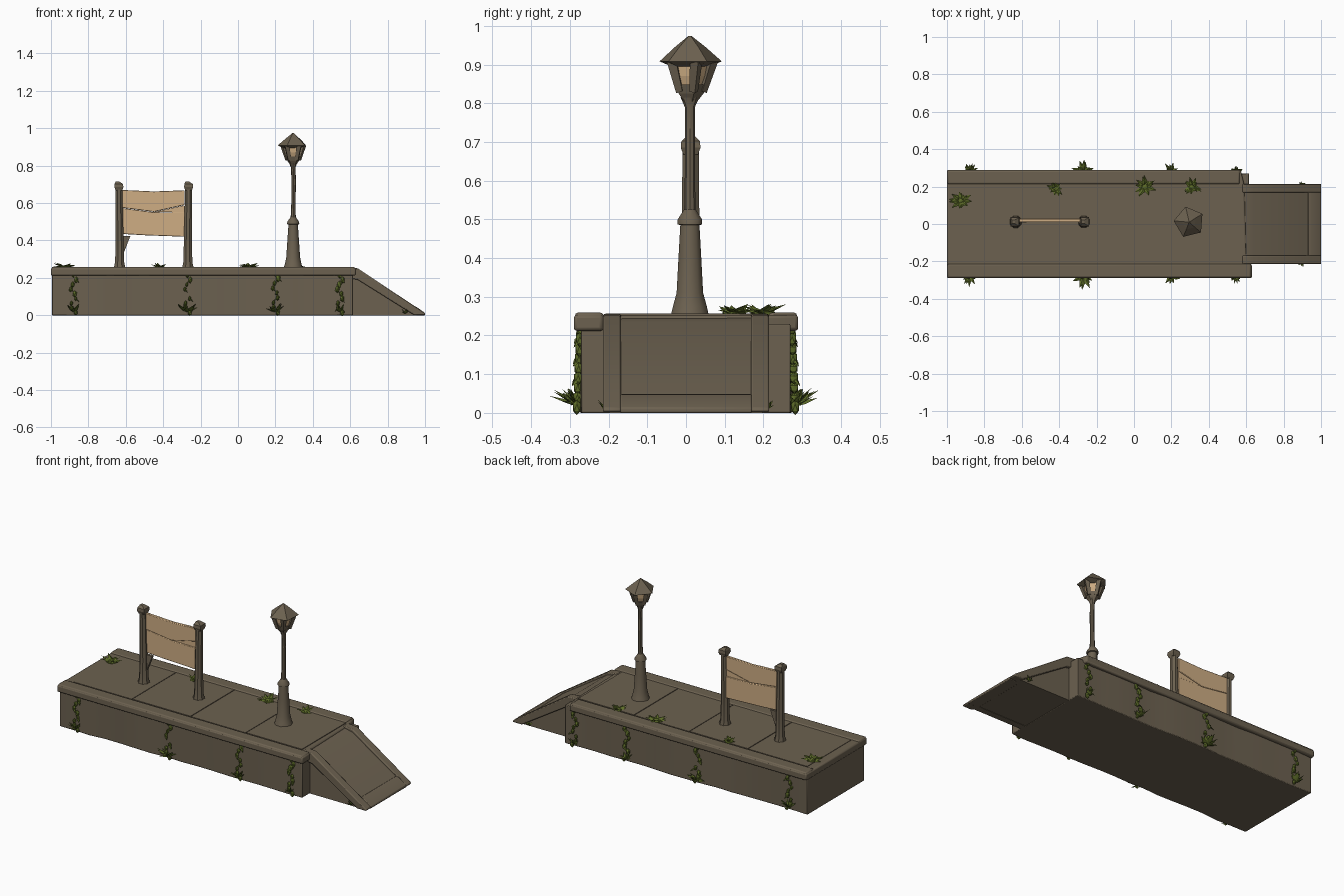
import bpy, bmesh, math, random
from mathutils import Vector, Matrix

random.seed(4)
if "Cube" in bpy.data.objects:
    bpy.data.objects.remove(bpy.data.objects["Cube"])


def material(name, color):
    m = bpy.data.materials.new(name)
    m.use_nodes = True
    m.diffuse_color = color
    m.node_tree.nodes["Principled BSDF"].inputs["Base Color"].default_value = color
    return m


STONE = material("weathered stone", (0.15, 0.12, 0.08, 1))
WOOD = material("pale wood", (0.62, 0.42, 0.23, 1))
MOSS = material("moss green", (0.11, 0.15, 0.022, 1))


def finish(name, bm, mat, bevel=0, smooth=True):
    bmesh.ops.recalc_face_normals(bm, faces=bm.faces)
    mesh = bpy.data.meshes.new(name)
    bm.to_mesh(mesh)
    bm.free()
    mesh.materials.append(mat)
    ob = bpy.data.objects.new(name, mesh)
    bpy.context.collection.objects.link(ob)
    if bevel:
        mod = ob.modifiers.new("worn edges", "BEVEL")
        mod.width, mod.segments = bevel, 2
    if smooth:
        bpy.ops.object.select_all(action="DESELECT")
        ob.select_set(True)
        bpy.context.view_layer.objects.active = ob
        bpy.ops.object.shade_smooth_by_angle(angle=math.radians(40))
    return ob


def prism(name, outline, lo, hi, axis, mat, bevel=0):
    """Extrude an outline along y (points are x, z) or z (points are x, y)."""
    bm = bmesh.new()
    place = (lambda a, b: (a, lo, b)) if axis == "y" else (lambda a, b: (a, b, lo))
    face = bm.faces.new([bm.verts.new(place(a, b)) for a, b in outline])
    new = bmesh.ops.extrude_face_region(bm, geom=[face])["geom"]
    step = Vector((0, hi - lo, 0) if axis == "y" else (0, 0, hi - lo))
    bmesh.ops.translate(bm, vec=step, verts=[v for v in new if isinstance(v, bmesh.types.BMVert)])
    return finish(name, bm, mat, bevel)


def box(name, x, y, z, mat, bevel=0):
    return prism(name, [(x[0], y[0]), (x[1], y[0]), (x[1], y[1]), (x[0], y[1])], z[0], z[1], "z", mat, bevel)


def stack(name, x, y, rings, sides, mat, turn=0, smooth=True):
    """Column of rings: (z, radius in x, radius in y, shift in x)."""
    bm = bmesh.new()
    loops = []
    for z, rx, ry, dx in rings:
        angles = [turn + math.tau * i / sides for i in range(sides)]
        loops.append([bm.verts.new((x + dx + rx * math.cos(a), y + ry * math.sin(a), z)) for a in angles])
    for a, b in zip(loops, loops[1:]):
        for i in range(sides):
            j = (i + 1) % sides
            bm.faces.new((a[i], a[j], b[j], b[i]))
    bm.faces.new(loops[0])
    bm.faces.new(loops[-1])
    return finish(name, bm, mat, smooth=smooth)


# Platform body with slightly uneven side walls
bm = bmesh.new()
bmesh.ops.create_cube(bm, size=1, matrix=Matrix.Translation((-0.19, 0, 0.115)) @ Matrix.Diagonal((1.61, 0.54, 0.23, 1)))
long_edges = [e for e in bm.edges if abs(e.verts[0].co.x - e.verts[1].co.x) > 1]
bmesh.ops.subdivide_edges(bm, edges=long_edges, cuts=15, use_grid_fill=True)
for v in bm.verts:
    if -0.95 < v.co.x < 0.55:
        v.co.y += random.uniform(-0.006, 0.006)
finish("platform_body", bm, STONE, 0.004)

# Deck slab, its raised rim and paving
prism("deck_slab", [(-1, -0.29), (0.63, -0.29), (0.63, -0.215), (0.6, -0.21), (0.59, 0.21), (0.57, 0.29), (-1, 0.29)],
      0.212, 0.253, "z", STONE, 0.008)
for side, end in ((-1, 0.625), (1, 0.565)):
    ys = sorted((side * 0.213, side * 0.287))
    box("deck_rim", (-0.997, end), ys, (0.22, 0.259), STONE, 0.008)
for i, (a, b) in enumerate(((-0.95, -0.56), (-0.555, -0.17), (-0.165, 0.195), (0.2, 0.57))):
    box("paving_stone", (a, b), (-0.208, 0.208), (0.24, 0.2555 + 0.0015 * (i % 2)), STONE)

# Ramp, its curbs and its bottom lip
prism("ramp", [(0.58, 0.002), (0.985, 0.002), (0.985, 0.012), (0.64, 0.235), (0.58, 0.247)], -0.185, 0.185, "y", STONE)
for side in (-1, 1):
    ys = sorted((side * 0.168, side * 0.215))
    prism("ramp_curb", [(0.58, 0.2), (0.64, 0.19), (0.94, 0.002), (1, 0.002), (1, 0.012), (0.64, 0.251), (0.58, 0.256)],
          *ys, "y", STONE, 0.006)
    ys = sorted((side * 0.16, side * 0.198))
    prism("ramp_side", [(0.58, 0), (0.955, 0), (0.64, 0.22), (0.58, 0.22)], *ys, "y", STONE)
prism("ramp_lip", [(0.93, 0), (1, 0), (1, 0.013), (0.95, 0.047), (0.93, 0.05)], -0.17, 0.17, "y", STONE, 0.004)

# Sign posts with flared feet and worn caps
for x, lean in ((-0.633, -0.004), (-0.268, 0.004)):
    stack("sign_post", x, 0.012, [(0.25, 0.034, 0.036, 0), (0.285, 0.026, 0.028, 0), (0.4, 0.023, 0.025, 0),
                                  (0.675, 0.02, 0.023, lean)], 8, STONE, math.pi / 8)
    stack("post_cap", x + lean, 0.012, [(0.668, 0.025, 0.027, 0), (0.685, 0.034, 0.036, 0), (0.702, 0.032, 0.034, 0),
                                        (0.716, 0.012, 0.014, -0.008)], 4, STONE, math.pi / 4, False)
prism("post_brace", [(-0.625, 0.32), (-0.612, 0.33), (-0.575, 0.425), (-0.625, 0.425)], 0.008, 0.024, "y", STONE)

# Sign boards: sagging planks, the middle one split towards the right
prism("upper_board", [(-0.62, 0.575), (-0.45, 0.553), (-0.285, 0.59), (-0.285, 0.668), (-0.45, 0.662), (-0.62, 0.67)],
      0.010, 0.028, "y", WOOD, 0.003)
prism("lower_board", [(-0.618, 0.435), (-0.5, 0.428), (-0.285, 0.42), (-0.285, 0.55), (-0.45, 0.551), (-0.618, 0.573)],
      0.012, 0.030, "y", WOOD, 0.003)
prism("split_board", [(-0.45, 0.552), (-0.285, 0.55), (-0.285, 0.588)], 0.017, 0.025, "y", WOOD)

# Lamp post
LX, LY = 0.295, 0.01
stack("lamp_base", LX, LY, [(0.25, 0.052, 0.052, 0), (0.275, 0.044, 0.046, 0), (0.31, 0.037, 0.036, 0),
                            (0.4, 0.031, 0.031, 0), (0.485, 0.025, 0.026, 0), (0.487, 0.033, 0.033, 0),
                            (0.5, 0.031, 0.033, 0), (0.525, 0.014, 0.016, 0)], 10, STONE)
stack("lamp_pole", LX, LY, [(0.51, 0.014, 0.015, 0), (0.62, 0.011, 0.013, 0.002), (0.72, 0.012, 0.013, 0.003),
                            (0.79, 0.012, 0.013, 0), (0.815, 0.022, 0.024, 0)], 8, STONE)

# Lantern: pale panes, frame bars, foot and pointed roof
stack("lantern_panes", LX, LY, [(0.812, 0.018, 0.018, 0), (0.87, 0.042, 0.046, 0), (0.905, 0.048, 0.052, 0)],
      5, WOOD, 0.3, False)
stack("lantern_foot", LX, LY, [(0.803, 0.016, 0.018, 0), (0.825, 0.032, 0.035, 0), (0.848, 0.041, 0.045, 0)],
      5, STONE, 0.3, False)
for i in range(5):
    a = 0.3 + math.tau * i / 5
    d = Vector((math.cos(a), math.sin(a), 0))
    bm = bmesh.new()
    start, stop = Vector((LX, LY, 0.83)) + d * 0.032, Vector((LX, LY, 0.91)) + d * 0.056
    span = stop - start
    matrix = Matrix.Translation((start + stop) / 2) @ span.to_track_quat("Z", "Y").to_matrix().to_4x4()
    bmesh.ops.create_cone(bm, cap_ends=True, segments=4, radius1=0.012, radius2=0.017, depth=span.length, matrix=matrix)
    finish("lantern_bar", bm, STONE, smooth=False)
stack("lantern_roof", LX, LY, [(0.895, 0.05, 0.05, 0), (0.908, 0.083, 0.085, 0), (0.945, 0.04, 0.042, 0),
                               (0.974, 0.004, 0.004, 0)], 5, STONE, 0.55, False)


def blade(bm, root, tip, width):
    """One folded leaf blade as a thin three-sided spike, bulged in the middle."""
    span = tip - root
    side = span.cross(Vector((0.1, 0.2, 1))).normalized() * width
    up = side.cross(span).normalized() * width * 0.5
    mid = root.lerp(tip, 0.4)
    ring = [bm.verts.new(mid + off) for off in (side, up, -side, -up * 0.3)]
    ends = [bm.verts.new(root), bm.verts.new(tip)]
    for i in range(4):
        for end in ends:
            bm.faces.new((ring[i], ring[(i + 1) % 4], end))


def tuft(bm, center, reach, height, count, push=Vector()):
    for i in range(count):
        a = math.tau * i / count + random.uniform(-0.3, 0.3)
        r = reach * random.uniform(0.6, 1.1)
        tip = center + Vector((math.cos(a) * r, math.sin(a) * r, height * random.uniform(0.3, 1.1))) + push
        blade(bm, center, tip, reach * 0.24)


# Tufts growing on the deck
for x, y, r in ((-0.925, 0.125, 0.06), (-0.42, 0.19, 0.045), (0.06, 0.2, 0.058), (0.31, 0.2, 0.05)):
    bm = bmesh.new()
    bmesh.ops.create_icosphere(bm, subdivisions=1, radius=1,
                               matrix=Matrix.Translation((x, y, 0.255)) @ Matrix.Diagonal((r * 0.6, r * 0.6, 0.012, 1)))
    tuft(bm, Vector((x, y, 0.255)), r, 0.025, 13)
    finish("deck_moss_tuft", bm, MOSS, smooth=False)

# Vines hanging on both long walls, each with a tuft at its foot
for side in (-1, 1):
    for x, top, reach in ((-0.88, 0.2, 0.045), (-0.27, 0.2, 0.06), (0.2, 0.21, 0.045), (0.545, 0.2, 0.03)):
        bm = bmesh.new()
        for i in range(9):
            t = i / 8
            spot = Vector((x + 0.015 * math.sin(i * 1.7), side * (0.273 + 0.009 * t), top * (1 - t) + 0.014))
            if i == 4 and x == -0.27:
                continue
            size = random.uniform(0.008, 0.014)
            bmesh.ops.create_icosphere(bm, subdivisions=1, radius=1, matrix=Matrix.Translation(spot)
                                       @ Matrix.Diagonal((size, 0.012, size * 1.5, 1)))
            if i % 2:
                blade(bm, spot, spot + Vector((random.uniform(-0.025, 0.025), side * 0.016, -0.02)), 0.008)
        foot = Vector((x, side * 0.278, 0.016))
        tuft(bm, foot, reach, 0.045, 12, Vector((0, side * 0.012, 0)))
        finish("wall_vine", bm, MOSS, smooth=False)

# Small tufts beside the ramp foot
for side in (-1, 1):
    bm = bmesh.new()
    tuft(bm, Vector((0.895, side * 0.207, 0.008)), 0.025, 0.025, 8)
    finish("ramp_moss_tuft", bm, MOSS, smooth=False)
